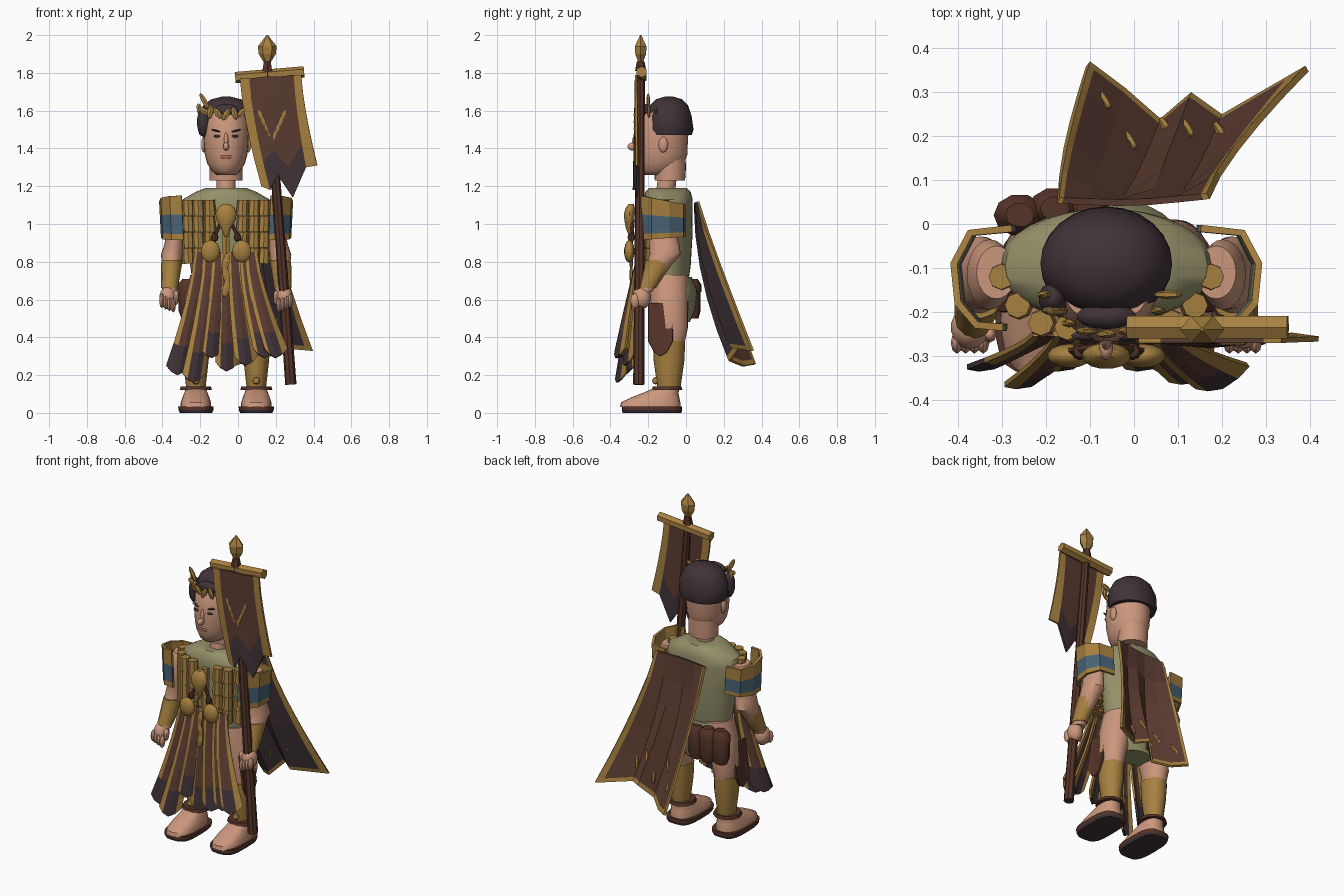
import bpy, bmesh, math
from mathutils import Vector, Matrix, Euler

cube = bpy.data.objects.get("Cube")
if cube:
    bpy.data.objects.remove(cube, do_unlink=True)


def material(name, code):
    linear = [(int(code[i:i + 2], 16) / 255) ** 2.2 for i in (0, 2, 4)] + [1]
    m = bpy.data.materials.new(name)
    m.use_nodes = True
    m.diffuse_color = linear
    m.node_tree.nodes["Principled BSDF"].inputs["Base Color"].default_value = linear
    return m


skin = material("skin", "CB967C")
gold = material("aged gold", "A57F42")
cloth = material("brown cloth", "5B3E34")
dark = material("dark hair and lining", "42363A")
olive = material("olive tunic", "938F69")
blue = material("blue band", "4B6375")
leather = material("leather", "56372D")
lips = material("lips", "A8695A")

MID = -.063  # body centre line


def finish(name, bm, mats, smooth=True, thick=0, offset=0, inner=0):
    me = bpy.data.meshes.new(name)
    bm.to_mesh(me)
    bm.free()
    for m in mats:
        me.materials.append(m)
    if smooth:
        me.shade_smooth()
        me.set_sharp_from_angle(angle=math.radians(42))
    ob = bpy.data.objects.new(name, me)
    bpy.context.collection.objects.link(ob)
    if thick:
        mod = ob.modifiers.new("thickness", "SOLIDIFY")
        mod.thickness, mod.offset, mod.material_offset = thick, offset, inner
    return ob


def loft(name, rings, mat, sides=24, power=1, smooth=True):
    """Stack of elliptical rings given as z, x, y, x radius, y radius."""
    bm, loops = bmesh.new(), []
    for z, x, y, rx, ry in rings:
        loop = []
        for i in range(sides):
            a = math.tau * i / sides
            c, s = math.cos(a), math.sin(a)
            loop.append(bm.verts.new((x + rx * math.copysign(abs(c) ** power, c),
                                      y + ry * math.copysign(abs(s) ** power, s), z)))
        loops.append(loop)
    for low, high in zip(loops, loops[1:]):
        for i in range(sides):
            j = (i + 1) % sides
            bm.faces.new((low[i], low[j], high[j], high[i]))
    bm.faces.new(loops[0])
    bm.faces.new(loops[-1])
    bmesh.ops.recalc_face_normals(bm, faces=bm.faces[:])
    return finish(name, bm, [mat], smooth)


def ball(name, loc, size, mat, sides=14, rot=(0, 0, 0), smooth=True):
    bm = bmesh.new()
    place = Matrix.LocRotScale(Vector(loc), Euler(rot), Vector(size))
    bmesh.ops.create_uvsphere(bm, u_segments=sides, v_segments=max(4, sides // 2), radius=1, matrix=place)
    return finish(name, bm, [mat], smooth)


def leaf(name, loc, width, height, tilt, depth=.01):
    return ball(name, loc, (width, depth, height), gold, 6, (0, tilt, 0), False)


def rod(name, start, end, r1, r2, mat, sides=6):
    a, b = Vector(start), Vector(end)
    bm = bmesh.new()
    place = Matrix.LocRotScale((a + b) / 2, (b - a).to_track_quat("Z", "Y"), None)
    bmesh.ops.create_cone(bm, cap_ends=True, segments=sides, radius1=r1, radius2=r2,
                          depth=(b - a).length, matrix=place)
    return finish(name, bm, [mat], sides > 8)


def sheet(name, pos, us, vs, mats, rule, thick=.012, offset=0, inner=0):
    """Cloth grid; rule gives the material slot of each cell."""
    bm = bmesh.new()
    grid = [[bm.verts.new(pos(u, v)) for u in us] for v in vs]
    for j in range(len(vs) - 1):
        for i in range(len(us) - 1):
            f = bm.faces.new((grid[j][i], grid[j][i + 1], grid[j + 1][i + 1], grid[j + 1][i]))
            f.material_index = rule((us[i] + us[i + 1]) / 2, (vs[j] + vs[j + 1]) / 2)
    return finish(name, bm, mats, False, thick, offset, inner)


def along(points, u):
    t = u * (len(points) - 1)
    i = min(int(t), len(points) - 2)
    return Vector(points[i]).lerp(Vector(points[i + 1]), t - i)


# Head, hair and neck
loft("neck", [(1.15, MID, -.11, .05, .05), (1.24, MID, -.1, .05, .05)], skin)
loft("nape", [(1.23, MID, -.085, .088, .08), (1.3, MID, -.085, .088, .085), (1.4, MID, -.09, .09, .085)], skin)
loft("head", [(z, MID, y, rx, ry) for z, y, rx, ry in (
    (1.26, -.15, .05, .07), (1.28, -.15, .075, .095), (1.32, -.135, .1, .125), (1.37, -.13, .113, .138),
    (1.45, -.13, .12, .14), (1.53, -.12, .12, .14), (1.59, -.11, .11, .12))], skin)
loft("hair", [(z, MID, -.09, rx, ry) for z, rx, ry in (
    (1.47, .14, .12), (1.5, .15, .13), (1.57, .15, .12), (1.63, .12, .1), (1.66, .08, .07), (1.675, .02, .02))], dark)
ball("nose", (MID, -.28, 1.41), (.016, .03, .022), skin)
ball("nose_bridge", (MID, -.265, 1.44), (.012, .02, .05), skin, rot=(-.2, 0, 0))
ball("mouth", (MID, -.262, 1.355), (.034, .008, .01), lips)

# Leaf crown
for i in range(-4, 5):
    a = i * .3
    leaf("crown_leaf", (MID + .15 * math.sin(a), -.11 - .14 * math.cos(a), 1.58 + .006 * abs(i)),
         .018, .036, a * .6 + .5 * (-1) ** i)
leaf("crown_side_leaf", (MID - .115, -.2, 1.65), .016, .05, -.5)
ball("hair_tuft", (MID - .12, -.17, 1.54), (.035, .04, .08), dark)
ball("front_curls", (MID, -.21, 1.6), (.07, .03, .035), dark)

# Tunic and shorts
loft("tunic", [(z, MID, -.095, rx, ry) for z, rx, ry in (
    (.71, .18, .11), (.78, .19, .12), (.95, .22, .13), (1.08, .245, .13),
    (1.13, .23, .13), (1.17, .16, .12), (1.19, .11, .1))], olive, 32)
loft("shorts", [(.48, MID, -.06, .1, .08), (.55, MID, -.06, .17, .11), (.65, MID, -.06, .18, .12),
                (.72, MID, -.08, .18, .11)], olive)

for s, side in ((-1, "right"), (1, "left")):
    def out(o):
        return MID + s * o

    # Face details
    ball(side + "_ear", (out(.118), -.12, 1.42), (.014, .025, .042), skin)
    ball(side + "_eye", (out(.047), -.259, 1.465), (.02, .008, .007), dark)
    ball(side + "_brow", (out(.05), -.254, 1.493), (.032, .01, .005), dark, 8, (0, -s * .25, 0))

    # Arm, bracer and hand
    loft(side + "_arm", [(z, out(o), y, rx, ry) for z, o, y, rx, ry in (
        (1.1, .25, -.11, .045, .06), (1.05, .265, -.115, .052, .08), (.94, .27, -.12, .048, .075),
        (.89, .275, -.115, .052, .08), (.84, .285, -.11, .06, .082), (.79, .29, -.14, .05, .07),
        (.64, .3, -.22, .04, .04))], skin)
    loft(side + "_bracer", [(.81, out(.285), -.14, .056, .075), (.78, out(.29), -.15, .055, .07),
                            (.66, out(.3), -.21, .045, .05)], gold, 12)
    ball(side + "_palm", (out(.31), -.235, .61), (.045, .05, .06), skin)
    for k in range(4):
        ball(side + "_finger", (out(.28 + .02 * k), -.27, .57 + .008 * k), (.014, .025, .04), skin, 8)
    ball(side + "_thumb", (out(.265), -.25, .61), (.016, .02, .04), skin, 8)

    # Shoulder guard with banded colours
    rim = [(.215, -.01), (.31, -.02), (.347, -.09), (.338, -.18), (.295, -.23), (.235, -.235)]

    def guard(u, v):
        o, y = along(rim, u)
        return out(o - .01 * v), y, 1.125 - .2 * v - (.2 - .28 * v) * (y + .11)
    sheet(side + "_shoulder_guard", guard, [i / 5 for i in range(6)], [0, .42, .86, 1],
          [gold, blue], lambda u, v: int(.42 < v < .86), .016)

    # Leg, shin guard and sandal
    leg = out(.16)
    loft(side + "_thigh", [(.73, out(.1), -.09, .09, .1), (.6, out(.13), -.09, .09, .1),
                           (.45, leg, -.08, .075, .09), (.36, leg, -.085, .06, .075), (.12, leg, -.09, .045, .05)], skin)
    loft(side + "_shin_guard", [(.38, leg, -.09, .072, .085), (.28, leg, -.09, .068, .082),
                                (.14, leg, -.09, .052, .062)], gold, 12)
    ball(side + "_shin_stud", (leg, -.16, .17), (.02, .02, .02), gold, 8)
    loft(side + "_ankle_strap", [(.12, leg, -.1, .085, .085), (.14, leg, -.1, .08, .08)], leather, 10)
    loft(side + "_foot", [(.03, leg, -.19, .082, .16), (.055, leg, -.187, .08, .157),
                          (.08, leg, -.165, .072, .13), (.105, leg, -.135, .062, .095),
                          (.14, leg, -.09, .05, .06)], skin, 24, .8)
    loft(side + "_sole", [(0, leg, -.18, .085, .155), (.014, leg, -.18, .092, .16)], dark, 20, .6)
    loft(side + "_insole", [(.014, leg, -.18, .092, .16), (.035, leg, -.18, .094, .16)], leather, 20, .6)

    # Hip flap
    sheet(side + "_hip_flap", lambda u, v: (out(.21 + .03 * v), -.2 + .13 * u, .58 - (.2 + .08 * u * (1 - u) * 4) * v),
          [0, .25, .5, .75, 1], [0, .5, 1], [leather], lambda u, v: 0)

    # Chest tubes made of stacked caps
    for o, y in ((.085, -.235), (.145, -.225), (.198, -.185), (.235, -.12)):
        for k in range(4):
            z = .79 + .085 * k
            rod(side + "_chest_tube", (out(o), y, z), (out(o + .004), y, z + .082), .033, .029, gold, 8)

    # Lower medallions and beads
    ball(side + "_medallion", (out(.083), -.3, .855), (.052, .028, .06), gold)
    ball(side + "_bead", (out(.06), -.29, .93), (.02, .02, .025), leather, 8)
    rod(side + "_cord", (out(.02), -.28, 1.02), (out(.08), -.29, .9), .01, .01, leather)

# Central chest ornament
rod("chest_strip", (MID, -.245, .68), (MID, -.235, 1.1), .022, .022, gold)
loft("chest_medallion", [(.93, MID, -.29, .008, .01), (.98, MID, -.3, .028, .02), (1.02, MID, -.3, .05, .027),
                         (1.055, MID, -.3, .056, .03), (1.085, MID, -.295, .045, .025),
                         (1.105, MID, -.29, .02, .015)], gold, 14)
for k in range(3):
    leaf("belt_leaf", (MID, -.29, .8 - k * .07), .022, .05, .2 * (-1) ** k)

# Skirt strips: top x, bottom x, bottom z, bottom y
for xt, xb, zb, yb in ((-.2, -.32, .25, -.3), (-.15, -.235, .21, -.34), (-.1, -.14, .34, -.3),
                       (-.06, -.06, .27, -.28), (-.02, .04, .3, -.3), (.04, .14, .34, -.33), (.07, .2, .34, -.345)):
    def strip(u, v):
        x = xt + (xb - xt) * v ** 1.5 + (u - .5) * (.06 + .06 * v)
        y = -.25 + (yb + .25) * v + .05 * v * (u - .5) - .025 * v * math.sin(math.pi * u)
        return x, y, .85 + (zb - .85) * v - .05 * v ** 4 * math.sin(math.pi * u)
    border = .5 if xt < -.18 else .3  # the outermost strip has a fully dark tip
    sheet("skirt_strip", strip, [0, .22, .5, .78, 1], [0, .2, .4, .6, .8, 1], [cloth, gold, dark],
          lambda u, v: 2 if v > .8 and abs(u - .5) < border else 1 if abs(u - .5) > .3 else 0)

# Rear pouches
for x, y, r in ((-.26, .02, .055), (-.18, .035, .055), (-.1, .035, .05)):
    loft("pouch", [(.5, x, y, r * .7, r * .6), (.54, x, y, r, r * .8), (.65, x, y, r, r * .8),
                   (.7, x, y, r * .7, r * .6)], leather, 10)
    loft("pouch_lid", [(.64, x, y, r * 1.08, r * .88), (.68, x, y, r * 1.08, r * .88),
                       (.71, x, y, r * .6, r * .5)], leather, 10)

# Wind-blown cape
shoulder_line = [(-.17, .06, 1.1), (0, .055, 1.11), (.165, .07, 1.12)]
hem_line = [(-.1, .37, .26), (-.02, .31, .25), (.06, .24, .28), (.13, .3, .36), (.2, .25, .35), (.39, .36, .33)]


def cape(u, v):
    a, b = along(shoulder_line, u), along(hem_line, u)
    return Vector((a.x + (b.x - a.x) * v ** 1.4, a.y + (b.y - a.y) * v ** (3.6 - 7 * b.y), a.z + (b.z - a.z) * v))


sheet("cape", cape, [0, .03, .2, .4, .6, .8, .96, 1], [0, .2, .4, .6, .8, .97, 1],
      [cloth, gold, dark, gold], lambda u, v: int(u < .03 or u > .96 or v > .97), .015, -1, 2)
for u, v in ((.12, .85), (.3, .75), (.48, .88), (.65, .8), (.82, .85)):
    ball("cape_tear", cape(u, v), (.01, .012, .05), gold, 6, (.4, .3, 0), False)

# Standard: pole, crossbar, finial and banner
rod("pole", (.28, -.25, .15), (.155, -.24, 1.84), .03, .022, leather, 8)
rod("pole_collar", (.155, -.24, 1.81), (.155, -.24, 1.86), .03, .02, leather)
rod("crossbar", (-.015, -.235, 1.775), (.35, -.235, 1.805), .03, .03, gold)
loft("finial", [(1.85, .155, -.24, .015, .012), (1.9, .155, -.24, .045, .033), (1.94, .155, -.24, .05, .036),
                (2, .155, -.24, .004, .004)], gold, 6, smooth=False)
banner_top = [(.01, 1.77), (.06, 1.77), (.14, 1.78), (.22, 1.78), (.295, 1.79), (.335, 1.79)]
banner_hem = [(.125, 1.2), (.17, 1.18), (.21, 1.26), (.29, 1.14), (.36, 1.3), (.42, 1.31)]


def banner(u, v):
    a, b = along(banner_top, u), along(banner_hem, u)
    return (a.x + (b.x - a.x) * v ** 1.4, -.265 - .012 * v * math.sin(u * 6), a.y + (b.y - a.y) * v)


sheet("banner", banner, [i / 5 for i in range(6)], [0, .2, .4, .6, .75, 1], [cloth, gold, dark],
      lambda u, v: 1 if u < .2 or u > .8 else 2 if v > .75 else 0)
for s in (-1, 1):
    for k in range(4):
        leaf("banner_sprig", (.18 + s * (.014 + .016 * k), -.273, 1.47 + .036 * k), .01, .028, s * .3, .004)
